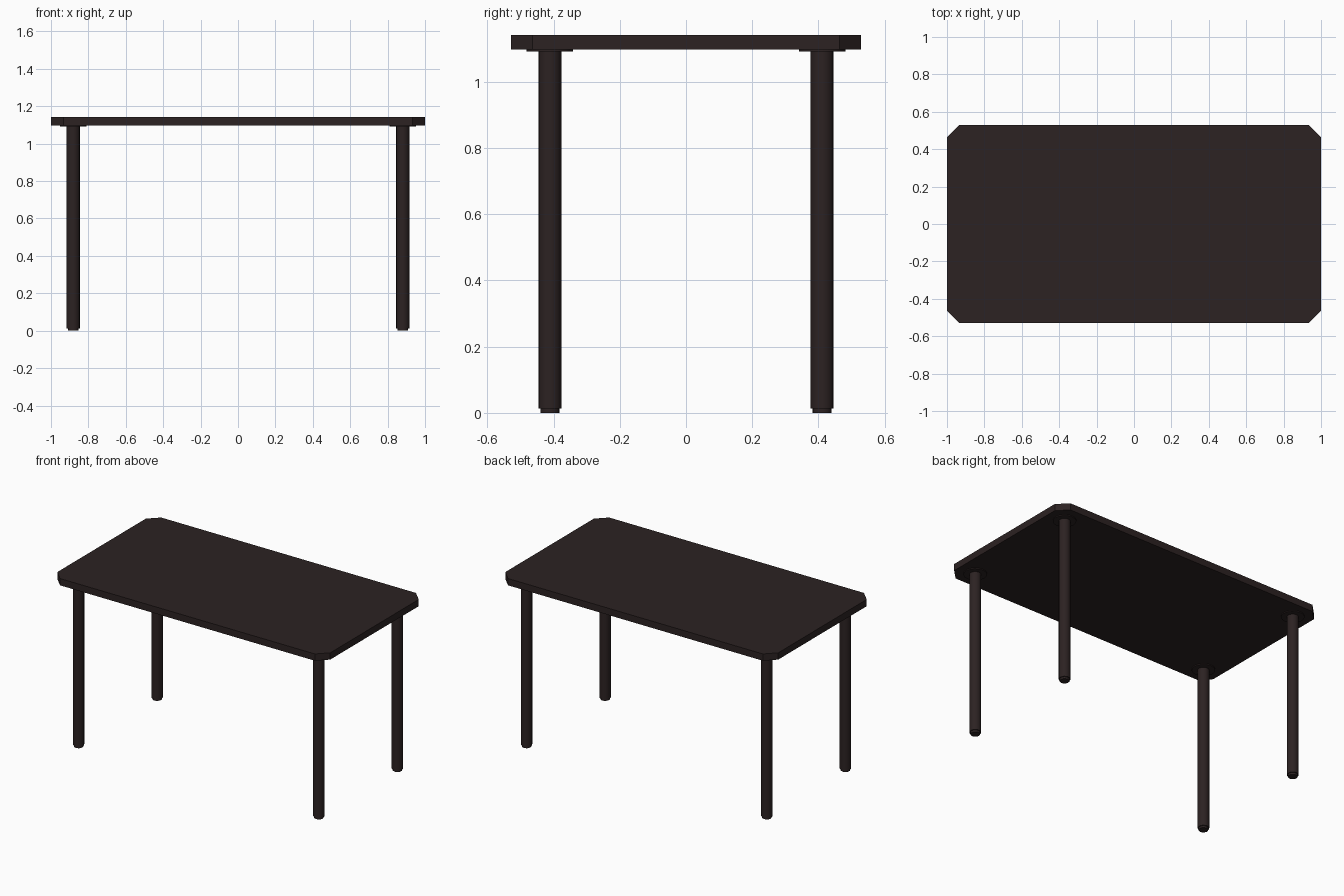
import bpy, bmesh, math

if "Cube" in bpy.data.objects:
    bpy.data.objects.remove(bpy.data.objects["Cube"])

wood = bpy.data.materials.new("dark brown")
wood.diffuse_color = (0.025, 0.016, 0.016, 1)
wood.use_nodes = True
wood.node_tree.nodes["Principled BSDF"].inputs["Base Color"].default_value = wood.diffuse_color


def finish(name, bm):
    bmesh.ops.recalc_face_normals(bm, faces=bm.faces)
    me = bpy.data.meshes.new(name)
    bm.to_mesh(me)
    bm.free()
    me.materials.append(wood)
    ob = bpy.data.objects.new(name, me)
    bpy.context.collection.objects.link(ob)
    return ob


def cylinder(name, x, y, z0, z1, r, sides=16):
    bm = bmesh.new()
    bmesh.ops.create_cone(bm, cap_ends=True, segments=sides, radius1=r, radius2=r, depth=z1 - z0)
    for f in bm.faces:
        f.smooth = len(f.verts) == 4
    for e in bm.edges:
        e.smooth = all(len(f.verts) == 4 for f in e.link_faces)
    ob = finish(name, bm)
    ob.location = (x, y, (z0 + z1) / 2)
    return ob


# Table top: slab with clipped corners
X, Y, C = 1.0, 0.529, 0.066
outline = [(X - C, -Y), (X, -Y + C), (X, Y - C), (X - C, Y),
           (-X + C, Y), (-X, Y - C), (-X, -Y + C), (-X + C, -Y)]
bm = bmesh.new()
base = bm.faces.new([bm.verts.new((x, y, 1.097)) for x, y in outline])
ext = bmesh.ops.extrude_face_region(bm, geom=[base], use_keep_orig=True)
for v in ext["geom"]:
    if isinstance(v, bmesh.types.BMVert):
        v.co.z = 1.142
finish("table_top", bm)

# Four legs, each with a mounting plate and a narrower foot
for sx, side in ((-1, "left"), (1, "right")):
    for sy, end in ((-1, "front"), (1, "back")):
        x, y, tag = sx * 0.881, sy * 0.411, f"{end}_{side}"
        cylinder(f"{tag}_leg", x, y, 0.013, 1.094, 0.035)
        cylinder(f"{tag}_foot", x, y, 0.0, 0.014, 0.029)
        cylinder(f"{tag}_mounting_plate", x, y, 1.091, 1.098, 0.07)
